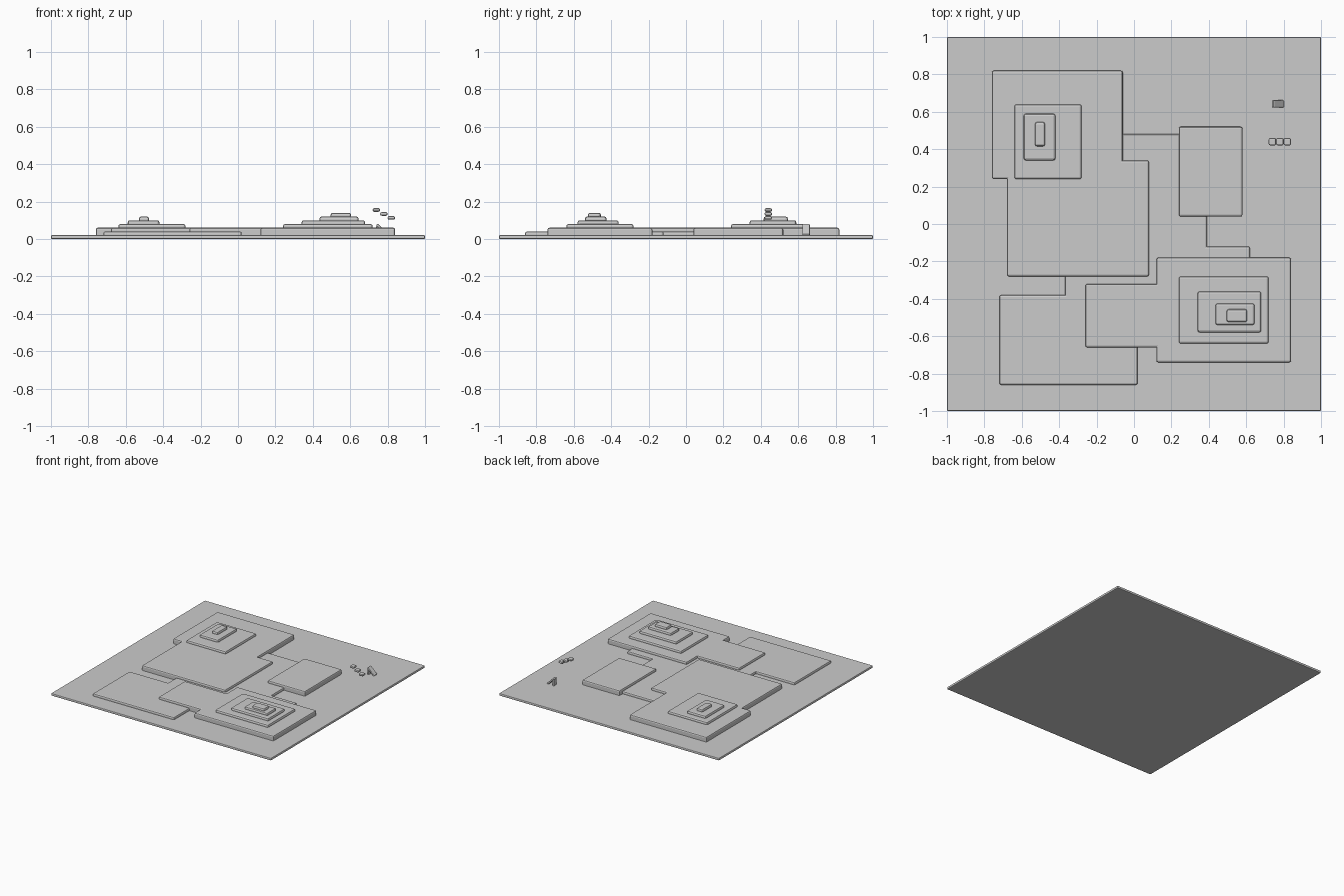
import bpy, math

if "Cube" in bpy.data.objects:
    bpy.data.objects.remove(bpy.data.objects["Cube"])

# one plain grey for the whole model
grey = bpy.data.materials.new("stone_grey")
grey.diffuse_color = (0.6, 0.6, 0.6, 1)
grey.use_nodes = True
grey.node_tree.nodes["Principled BSDF"].inputs["Base Color"].default_value = grey.diffuse_color


def block(name, x0, x1, y0, y1, z0, z1, bevel=0.01, tilt=0.0):
    """Bevelled box from its extents, optionally tilted about y."""
    bpy.ops.mesh.primitive_cube_add(
        size=1, location=((x0 + x1) / 2, (y0 + y1) / 2, (z0 + z1) / 2))
    ob = bpy.context.object
    ob.name = name
    ob.scale = (x1 - x0, y1 - y0, z1 - z0)
    bpy.ops.object.transform_apply(location=False, rotation=False, scale=True)
    ob.rotation_euler[1] = tilt
    mod = ob.modifiers.new("soft_edges", "BEVEL")
    mod.width = bevel
    mod.segments = 2
    mod.limit_method = 'NONE'
    ob.data.materials.append(grey)
    return ob


# base slab
block("base_plate", -1, 1, -1, 1, 0, 0.02, 0.006)

# low terraces
for name, *r in [
    ("low_terrace_front", -0.72, 0.02, -0.86, -0.38),
    ("low_terrace_middle", -0.37, 0.62, -0.60, -0.12),
    ("low_terrace_back", -0.20, 0.39, -0.20, 0.48),
]:
    block(name, *r, 0.005, 0.04)

# upper terraces
for name, *r in [
    ("high_terrace_back_left", -0.76, -0.06, 0.24, 0.82),
    ("high_terrace_centre", -0.68, 0.08, -0.28, 0.34),
    ("high_terrace_right", 0.24, 0.58, 0.04, 0.52),
    ("high_terrace_front", -0.26, 0.20, -0.66, -0.32),
    ("high_terrace_front_right", 0.12, 0.84, -0.74, -0.18),
]:
    block(name, *r, 0.005, 0.06)

# stepped hills
hills = {
    "back_hill": [(-0.64, -0.28, 0.24, 0.64), (-0.59, -0.42, 0.34, 0.59),
                  (-0.53, -0.475, 0.415, 0.545)],
    "front_hill": [(0.24, 0.72, -0.64, -0.28), (0.34, 0.68, -0.58, -0.36),
                   (0.435, 0.645, -0.54, -0.425), (0.495, 0.605, -0.525, -0.455)],
}
for name, steps in hills.items():
    for i, r in enumerate(steps):
        top = 0.08 + 0.02 * i
        block(f"{name}_step_{i + 1}", *r, top - 0.035, top, 0.012)

# three floating pebbles in a falling row
for i in range(3):
    x, z = 0.74 + 0.04 * i, 0.155 - 0.021 * i
    block(f"floating_pebble_{i + 1}", x - 0.02, x + 0.02, 0.42, 0.46,
          z - 0.01, z + 0.01, 0.009)

# small leaning marker: long sloped bar and a short prop
block("marker_bar", 0.73, 0.81, 0.622, 0.662, 0.042, 0.056, 0.005, math.radians(45))
block("marker_prop", 0.738, 0.752, 0.622, 0.662, 0.015, 0.07, 0.005)
